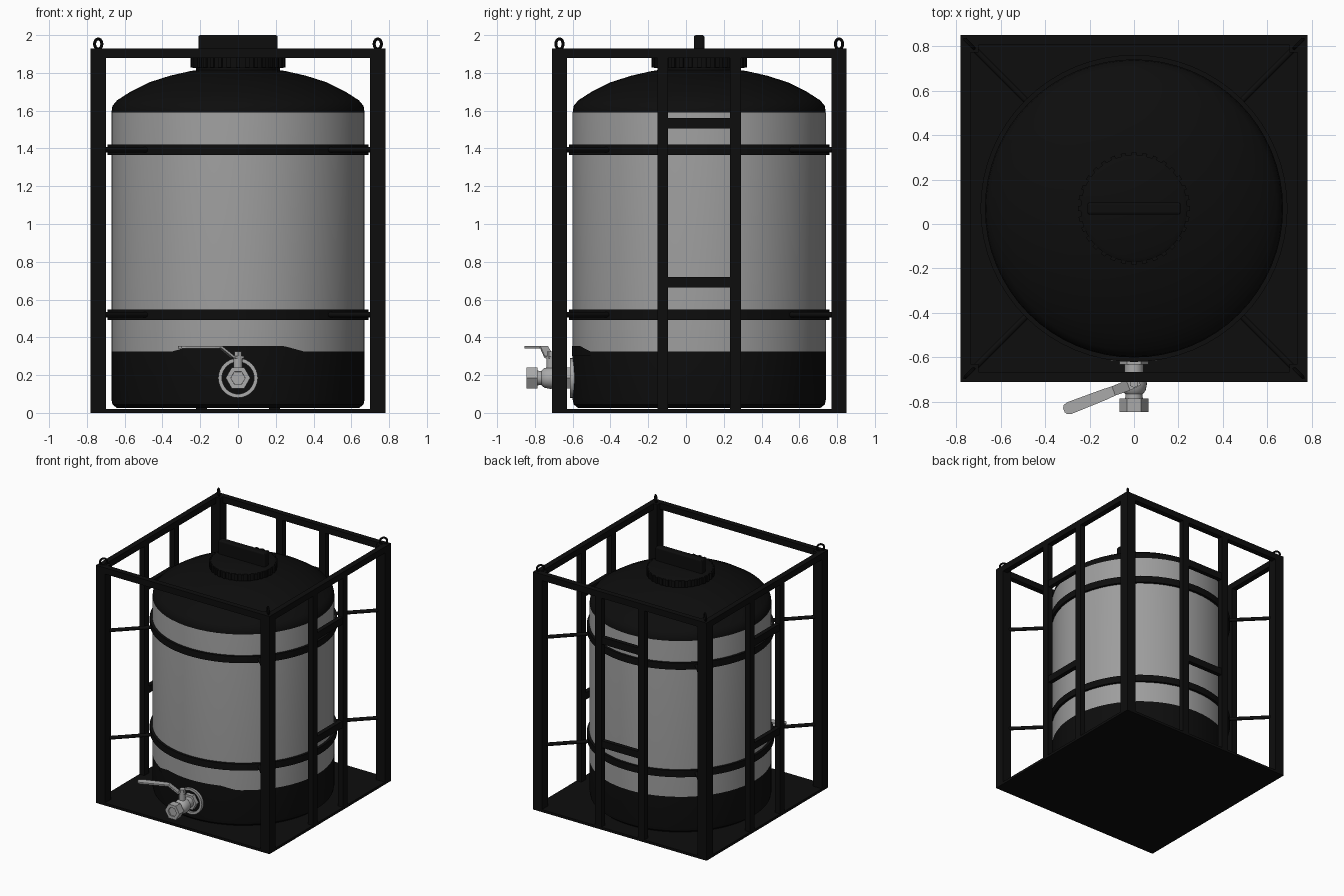
import bpy, bmesh, math
from mathutils import Matrix, Vector

cube = bpy.data.objects.get("Cube")
if cube:
    bpy.data.objects.remove(cube)

CY = 0.07          # tank and frame centre along y
HALF = 0.78        # half width of the frame


def material(name, rgb):
    m = bpy.data.materials.new(name)
    m.use_nodes = True
    m.diffuse_color = (*rgb, 1)
    m.node_tree.nodes["Principled BSDF"].inputs["Base Color"].default_value = (*rgb, 1)
    return m


black = material("black", (0.004,) * 3)
grey = material("tank_grey", (0.34,) * 3)
metal = material("valve_metal", (0.4,) * 3)


def finish(name, bm, mats, smooth=False):
    bmesh.ops.recalc_face_normals(bm, faces=bm.faces)
    me = bpy.data.meshes.new(name)
    bm.to_mesh(me)
    bm.free()
    ob = bpy.data.objects.new(name, me)
    bpy.context.collection.objects.link(ob)
    for m in mats:
        me.materials.append(m)
    if smooth:
        bpy.ops.object.select_all(action="DESELECT")
        ob.select_set(True)
        bpy.context.view_layer.objects.active = ob
        bpy.ops.object.shade_smooth_by_angle(angle=math.radians(35))
    return ob


def box(name, lo, hi, mat=black, bevel=0):
    lo, hi = Vector(lo), Vector(hi)
    bm = bmesh.new()
    bmesh.ops.create_cube(bm, size=1, matrix=Matrix.Translation((lo + hi) / 2)
                          @ Matrix.Diagonal((*(hi - lo), 1)))
    ob = finish(name, bm, [mat])
    if bevel:
        mod = ob.modifiers.new("bevel", "BEVEL")
        mod.width, mod.segments = bevel, 3
    return ob


def lathe(name, profile, mats, steps=64, place=None, smooth=True):
    """Revolve (radius, height) points about the local z axis."""
    bm = bmesh.new()
    vs = [bm.verts.new((r, 0, z)) for r, z in profile]
    es = [bm.edges.new(p) for p in zip(vs, vs[1:])]
    bmesh.ops.spin(bm, geom=vs + es, cent=(0, 0, 0), axis=(0, 0, 1),
                   angle=math.tau, steps=steps)
    bmesh.ops.remove_doubles(bm, verts=bm.verts, dist=1e-5)
    bm.transform(place if place else Matrix.Translation((0, CY, 0)))
    return finish(name, bm, mats, smooth)


def rod(name, a, b, r, mat=black, sides=12):
    a, b = Vector(a), Vector(b)
    rot = (b - a).to_track_quat("Z", "Y").to_matrix().to_4x4()
    bm = bmesh.new()
    bmesh.ops.create_cone(bm, cap_ends=True, segments=sides, radius1=r, radius2=r,
                          depth=(b - a).length,
                          matrix=Matrix.Translation((a + b) / 2) @ rot)
    return finish(name, bm, [mat], sides > 8)


# Tank: black foot, grey wall, black domed shoulder
tank = lathe("tank", [(0, 0.025), (0.64, 0.025), (0.665, 0.045), (0.67, 0.07),
                      (0.67, 0.325), (0.67, 1.59), (0.665, 1.625), (0.64, 1.655),
                      (0.57, 1.7), (0.47, 1.75), (0.36, 1.785), (0.25, 1.81),
                      (0.215, 1.815), (0.215, 1.85), (0, 1.85)], [black, grey])
for f in tank.data.polygons:
    f.material_index = int(0.33 < f.center.z < 1.58)

# Raised black patch behind the valve
bm = bmesh.new()
cols = []
for i in range(25):
    x = -0.35 + 0.7 * i / 24
    y = CY - math.sqrt(0.674 ** 2 - x * x)
    top = 0.325 + 0.03 * min(1, (0.35 - abs(x)) / 0.11)
    cols.append([bm.verts.new((x, y, z)) for z in (0.3, top)])
for a, b in zip(cols, cols[1:]):
    bm.faces.new((a[0], b[0], b[1], a[1]))
finish("valve_patch", bm, [black], True)

# Lid with grip ribs and handle fin
lathe("lid", [(0.2, 1.825), (0.24, 1.825), (0.24, 1.88), (0.22, 1.89), (0, 1.89)], [black])
bm = bmesh.new()
for i in range(32):
    bmesh.ops.create_cube(bm, size=1, matrix=Matrix.Translation((0, CY, 1.854))
                          @ Matrix.Rotation(math.tau * i / 32, 4, "Z")
                          @ Matrix.Translation((0.24, 0, 0))
                          @ Matrix.Diagonal((0.024, 0.022, 0.05, 1)))
finish("lid_ribs", bm, [black])
box("lid_handle", (-0.21, CY - 0.028, 1.88), (0.21, CY + 0.028, 2.0), bevel=0.012)

# Hoops around the tank
for name, z in (("lower_hoop", 0.52), ("upper_hoop", 1.393)):
    lathe(name, [(0.668, z - 0.027), (0.69, z - 0.027), (0.69, z + 0.027),
                 (0.668, z + 0.027), (0.668, z - 0.027)], [black])

# Base plate
box("base_plate", (-HALF, CY - HALF, 0), (HALF, CY + HALF, 0.02))

# Corner posts, lifting eyes and diagonal ties
for sx in (-1, 1):
    for sy in (-1, 1):
        tag = ("left" if sx > 0 else "right") + ("_back" if sy > 0 else "_front")
        xs = sorted((sx * 0.70, sx * HALF))
        ys = sorted((CY + sy * 0.70, CY + sy * HALF))
        box("post_" + tag, (xs[0], ys[0], 0.01), (xs[1], ys[1], 1.93))
        place = (Matrix.Translation((sx * 0.74, CY + sy * 0.74, 1.953))
                 @ Matrix.Rotation(math.radians(45 * sx * sy), 4, "Z")
                 @ Matrix.Rotation(math.radians(90), 4, "X"))
        ring = [(0.027 + 0.008 * math.cos(k * math.tau / 8),
                 0.008 * math.sin(k * math.tau / 8)) for k in range(9)]
        lathe("lifting_eye_" + tag, ring, [black], 24, place)
        for z in (0.52, 1.393):
            rod("tie_" + tag, (sx * 0.72, CY + sy * 0.72, z),
                (sx * 0.482, CY + sy * 0.482, z), 0.014)

# Top rails
for s, side in ((-1, "front"), (1, "back")):
    ys = sorted((CY + s * 0.735, CY + s * HALF))
    box("top_rail_" + side, (-0.72, ys[0], 1.88), (0.72, ys[1], 1.93))
for s, side in ((-1, "right"), (1, "left")):
    xs = sorted((s * 0.735, s * HALF))
    box("top_rail_" + side, (xs[0], CY - 0.72, 1.88), (xs[1], CY + 0.72, 1.93))

# Ladder uprights and rungs on the left, right and back
for side, turn in (("left", 0), ("back", 90), ("right", 180)):
    parts = [box("upright_" + side, (0.735, c - 0.029, 0.015), (HALF, c + 0.029, 1.89))
             for c in (-0.193, 0.193)]
    parts += [box("rung_" + side, (0.74, -0.17, z - 0.028), (0.775, 0.17, z + 0.028))
              for z in (0.692, 1.533)]
    for p in parts:
        p.data.transform(Matrix.Translation((0, CY, 0))
                         @ Matrix.Rotation(math.radians(turn), 4, "Z"))

# Valve: flange, body and outlet nut along -y
VZ = 0.185
axis = Matrix.Translation((0, 0, VZ)) @ Matrix.Rotation(math.radians(90), 4, "X")
lathe("valve_flange", [(0.085, 0.58), (0.105, 0.58), (0.105, 0.615), (0.085, 0.615),
                       (0.085, 0.58)], [metal], 32, axis)
lathe("valve_seat", [(0, 0.59), (0.085, 0.59), (0.085, 0.595), (0, 0.595)], [black], 32, axis)
lathe("valve_collar", [(0.0, 0.6), (0.065, 0.6), (0.065, 0.632), (0, 0.632)],
      [metal], 6, axis, False)
lathe("valve_body", [(0, 0.62), (0.042, 0.62), (0.042, 0.67), (0.055, 0.685),
                     (0.058, 0.72), (0.052, 0.75), (0.038, 0.765), (0.038, 0.79),
                     (0, 0.79)], [metal], 24, axis)
lathe("outlet_nut", [(0.035, 0.785), (0.065, 0.785), (0.065, 0.845), (0.038, 0.845),
                     (0.035, 0.785)], [metal], 6, axis, False)
rod("outlet_core", (0, -0.78, VZ), (0, -0.835, VZ), 0.04, metal)
rod("valve_stem", (0, -0.715, VZ + 0.03), (0, -0.715, 0.3), 0.024, metal)
rod("stem_nut", (0, -0.715, 0.295), (0, -0.715, 0.325), 0.022, metal, 6)

# Bent lever with a rounded tip
d = Vector((-0.93, -0.36, 0)).normalized()
n = Vector((-d.y, d.x, 0))
bm = bmesh.new()
path = [(-0.025, 0.295, 0.02), (0.03, 0.295, 0.024), (0.1, 0.348, 0.022),
        (0.14, 0.348, 0.025), (0.31, 0.348, 0.028), (0.33, 0.348, 0.022),
        (0.338, 0.348, 0.01)]
rows = [[bm.verts.new(Vector((0, -0.715, z)) + d * s + n * w * k) for k in (-1, 1)]
        for s, z, w in path]
for a, b in zip(rows, rows[1:]):
    bm.faces.new((a[0], a[1], b[1], b[0]))
lever = finish("valve_lever", bm, [metal])
mod = lever.modifiers.new("thickness", "SOLIDIFY")
mod.thickness, mod.offset = 0.012, 0
